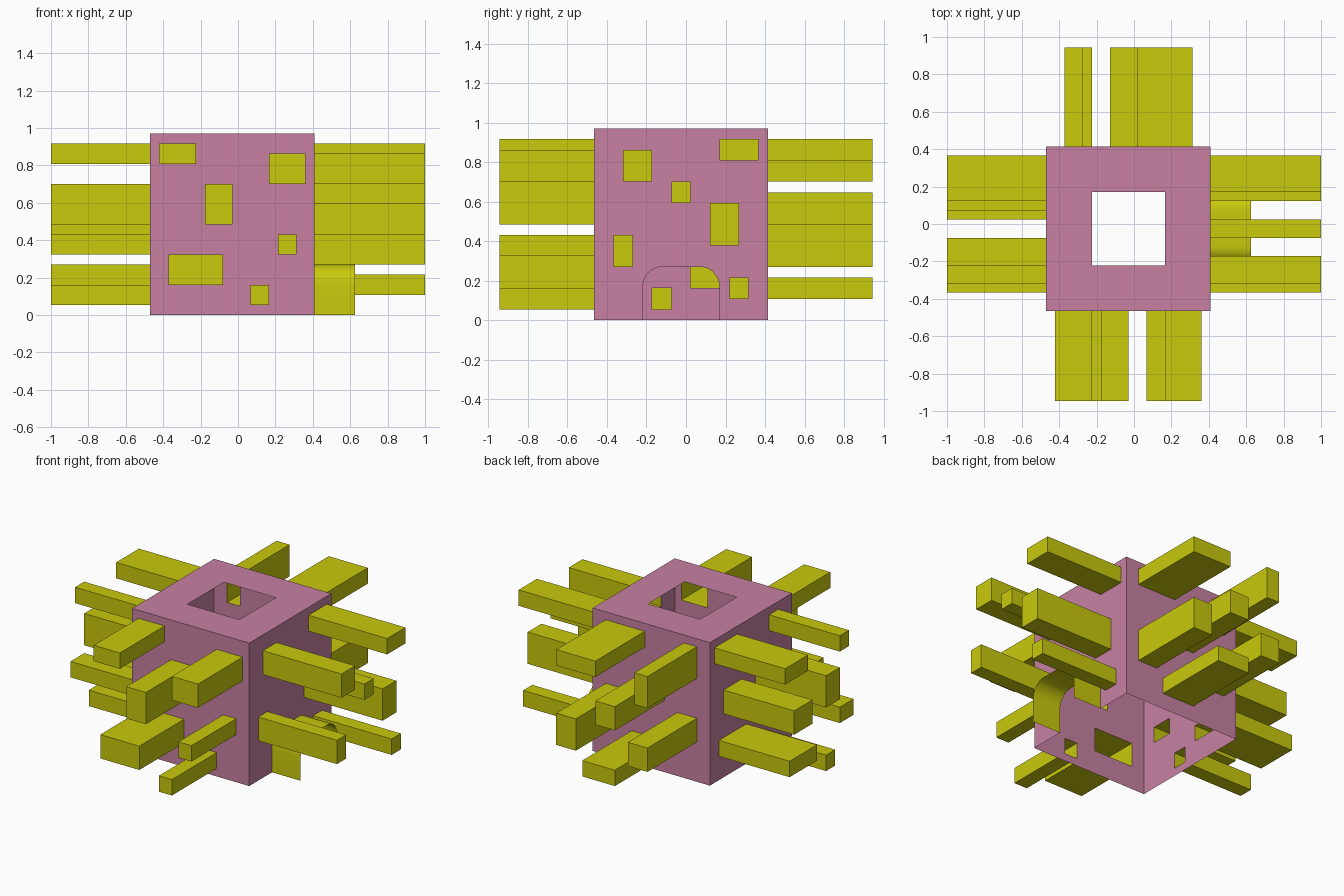
import bpy, bmesh, math

if "Cube" in bpy.data.objects:
    bpy.data.objects.remove(bpy.data.objects["Cube"])

X0, Y0, W, H, N = -0.47, -0.465, 0.88, 0.97, 18   # hollow block on an 18-cell grid
X1, Y1 = X0 + W, Y0 + W


def material(name, rgb):
    m = bpy.data.materials.new(name)
    m.diffuse_color = (*rgb, 1)
    m.use_nodes = True
    m.node_tree.nodes["Principled BSDF"].inputs["Base Color"].default_value = m.diffuse_color
    return m


PINK = material("pink", (0.58, 0.22, 0.365))
YELLOW = material("yellow", (0.585, 0.585, 0.004))


def gx(i): return X0 + W * i / N
def gy(i): return Y0 + W * i / N
def gz(k): return H * k / N


# each wall maps (grid column, height, outward coordinate) to a point
SIDES = {
    "front": (lambda i, z, d: (gx(i), d, z), Y0, -0.945),
    "back": (lambda i, z, d: (gx(i), d, z), Y1, 0.945),
    "left": (lambda i, z, d: (d, gy(i), z), X0, -1.0),
    "right": (lambda i, z, d: (d, gy(i), z), X1, 1.0),
}
# tube openings in grid cells: column start, end, row start, end
TUBES = {
    "front": [(1, 5, 15, 17), (13, 17, 13, 16), (6, 9, 9, 13),
              (14, 16, 6, 8), (2, 8, 3, 6), (11, 13, 1, 3)],
    "back": [(10, 16, 15, 17), (2, 4, 13, 17), (7, 10, 9, 12),
             (13, 16, 5, 9), (2, 5, 5, 8), (7, 12, 2, 4)],
    "left": [(3, 5, 15, 17), (12, 17, 15, 17), (5, 8, 9, 13), (11, 15, 8, 11),
             (10, 16, 3, 5), (6, 8, 1, 3), (2, 5, 6, 8)],
    "right": [(13, 17, 15, 17), (3, 6, 13, 16), (8, 10, 11, 13),
              (12, 15, 7, 11), (2, 4, 5, 8), (14, 16, 2, 4)],
}
ARCH = (5, 13, 0, 5)
SKYLIGHT = (5, 13, 5, 13)


def finish(bm, name, mat, recalc=True):
    bmesh.ops.remove_doubles(bm, verts=bm.verts, dist=1e-4)
    if recalc:
        bmesh.ops.recalc_face_normals(bm, faces=bm.faces)
    me = bpy.data.meshes.new(name)
    bm.to_mesh(me)
    bm.free()
    me.materials.append(mat)
    ob = bpy.data.objects.new(name, me)
    bpy.context.collection.objects.link(ob)
    return ob


def face(bm, pts):
    bm.faces.new([bm.verts.new(p) for p in pts])


def sheet(bm, point, holes):
    """Grid of square cells, skipping the openings."""
    for i in range(N):
        for k in range(N):
            if not any(a <= i < b and c <= k < d for a, b, c, d in holes):
                face(bm, [point(i, k), point(i + 1, k), point(i + 1, k + 1), point(i, k + 1)])


# rounded doorway profile (grid columns / rows), two-cell corner radius
SEG = 8
arc = [(7 - 2 * math.cos(t), 3 + 2 * math.sin(t))
       for t in (math.pi / 2 * s / SEG for s in range(SEG + 1))]
arc_right = [(18 - i, k) for i, k in reversed(arc)]

# hollow block: four walls and a top, open underneath
bm = bmesh.new()
for side, (pt, inner, outer) in SIDES.items():
    holes = TUBES[side] + ([ARCH] if side == "right" else [])
    sheet(bm, lambda i, k: pt(i, gz(k), inner), holes)
sheet(bm, lambda i, k: (gx(i), gy(k), H), [SKYLIGHT])
for corner, curve in (((5, 5), arc), ((13, 5), arc_right)):
    for p, q in zip(curve, curve[1:]):
        face(bm, [(X1, gy(i), gz(k)) for i, k in (corner, p, q)])
finish(bm, "hollow_block", PINK)

# square tubes, open into the block and capped at the far end
for side, (pt, inner, outer) in SIDES.items():
    for n, (a, b, c, d) in enumerate(TUBES[side], 1):
        bm = bmesh.new()
        ring = [(a, c), (b, c), (b, d), (a, d)]
        face(bm, [pt(i, gz(k), outer) for i, k in ring])
        for (i, k), (j, m) in zip(ring, ring[1:] + ring[:1]):
            face(bm, [pt(i, gz(k), inner), pt(j, gz(m), inner),
                      pt(j, gz(m), outer), pt(i, gz(k), outer)])
        finish(bm, f"{side}_tube_{n}", YELLOW)

# open arched doorway on the right side
bm = bmesh.new()
profile = [(5, 0)] + arc + arc_right + [(13, 0)]
for (i, k), (j, m) in zip(profile, profile[1:]):
    face(bm, [(X1, gy(i), gz(k)), (0.625, gy(i), gz(k)),
              (0.625, gy(j), gz(m)), (X1, gy(j), gz(m))])
arch = finish(bm, "arched_doorway", YELLOW, recalc=False)
for p in arch.data.polygons:
    p.use_smooth = True
